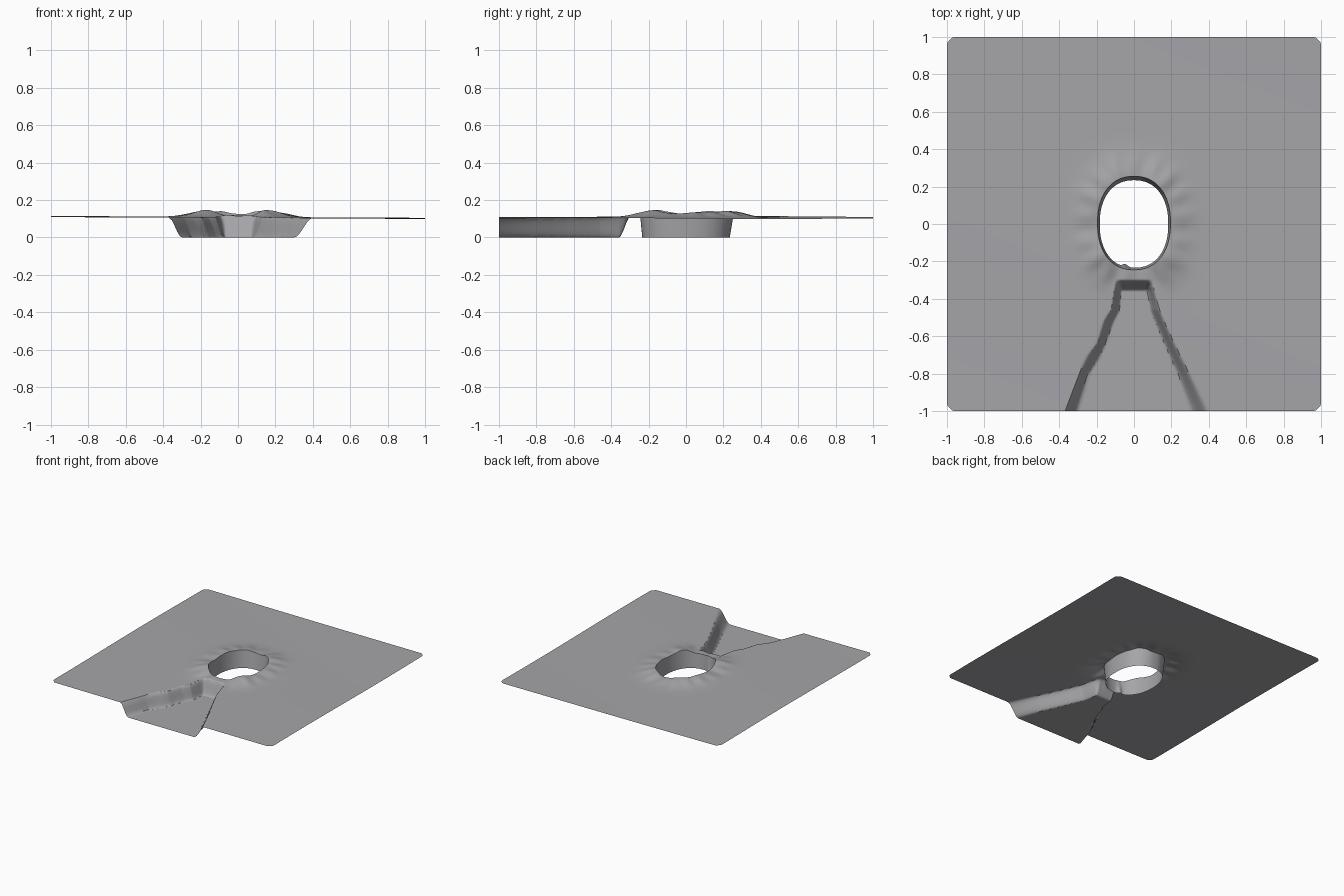
import bpy, math

if "Cube" in bpy.data.objects:
    bpy.data.objects.remove(bpy.data.objects["Cube"])

mat = bpy.data.materials.new("stone grey")
mat.diffuse_color = (0.38, 0.38, 0.40, 1)
mat.use_nodes = True
mat.node_tree.nodes["Principled BSDF"].inputs["Base Color"].default_value = mat.diffuse_color


def smooth(a, b, v):
    t = max(0.0, min(1.0, (v - a) / (b - a)))
    return t * t * (3 - 2 * t)


def lerp_table(table, y):
    # rows: y, left top, left foot, right foot, right top
    if y >= table[0][0]:
        return table[0][1:]
    for p, q in zip(table, table[1:]):
        if y >= q[0]:
            t = (p[0] - y) / (p[0] - q[0])
            return [u + (v - u) * t for u, v in zip(p[1:], q[1:])]
    return table[-1][1:]


BANKS = [(-0.34, -0.105, -0.065, 0.065, 0.105),
         (-0.46, -0.125, -0.075, 0.085, 0.14),
         (-0.52, -0.165, -0.105, 0.11, 0.165),
         (-0.64, -0.20, -0.15, 0.16, 0.22),
         (-0.71, -0.255, -0.18, 0.19, 0.255),
         (-0.80, -0.295, -0.24, 0.23, 0.30),
         (-1.00, -0.37, -0.30, 0.30, 0.40)]


def rim(a, rx, ry):
    # slightly squared oval
    c, s = math.cos(a), math.sin(a)
    p = 2 / 2.25
    return (math.copysign(abs(c) ** p, c) * rx,
            math.copysign(abs(s) ** p, s) * ry + 0.005)


def height(x, y, a, d):
    z = 0.107 - 0.005 * x + 0.003 * math.sin(3 * y + 1.2 * x + 2.2)
    # uneven mounds around the hole
    front = smooth(0.75, 1.0, -math.sin(a))
    lump = 0.027 + 0.006 * math.cos(4 * a - math.pi) + 0.004 * math.sin(7 * a + 0.6)
    z += lump * (1 - 0.65 * front) * math.exp(-(d / 0.11) ** 2)
    z += 0.003 * math.sin(17 * a) * math.exp(-((d - 0.07) / 0.06) ** 2)
    # sunken approach running to the front edge
    lo, li, ri, ro = lerp_table(BANKS, y)
    m = smooth(lo, li, x) * (1 - smooth(ri, ro, x)) * (1 - smooth(-0.36, -0.295, y))
    return z * (1 - m)


def build(name, rows):
    n = len(rows[0])
    verts = [v for r in rows for v in r]
    faces = [(j * n + i, (j + 1) * n + i, (j + 1) * n + (i + 1) % n, j * n + (i + 1) % n)
             for j in range(len(rows) - 1) for i in range(n)]
    me = bpy.data.meshes.new(name)
    me.from_pydata(verts, [], faces)
    me.materials.append(mat)
    ob = bpy.data.objects.new(name, me)
    bpy.context.collection.objects.link(ob)
    bpy.context.view_layer.objects.active = ob
    ob.select_set(True)
    bpy.ops.object.shade_smooth_by_angle(angle=math.radians(40))
    ob.select_set(False)
    return ob


N, R = 480, 110
angles = [2 * math.pi * i / N for i in range(N)]

# ground sheet: rings from the hole rim out to the clipped square
ground = []
for j in range(R + 1):
    t = (j / R) ** 1.25
    row = []
    for a in angles:
        c, s = math.cos(a), math.sin(a)
        k = min(1 / max(abs(c), abs(s)), 1.97 / (abs(c) + abs(s)))
        ex, ey = rim(a, 0.195, 0.25)
        x, y = ex + (c * k - ex) * t, ey + (s * k - ey) * t
        row.append((x, y, height(x, y, a, math.hypot(x - ex, y - ey))))
    ground.append(row)
build("ground_sheet", ground)

# open shaft wall dropping from the rim to z = 0
wall = []
for j in range(9):
    t = j / 8
    row = []
    for i, a in enumerate(angles):
        bx, by = rim(a, 0.183, 0.234)
        dent = 0.015 * math.exp(-((a - 1.5 * math.pi + 0.22) / 0.1) ** 2)
        by += dent - 0.005
        x0, y0, z0 = ground[0][i]
        row.append((bx + (x0 - bx) * t, by + (y0 - by) * t, z0 * t))
    wall.append(row)
build("shaft_wall", wall)
